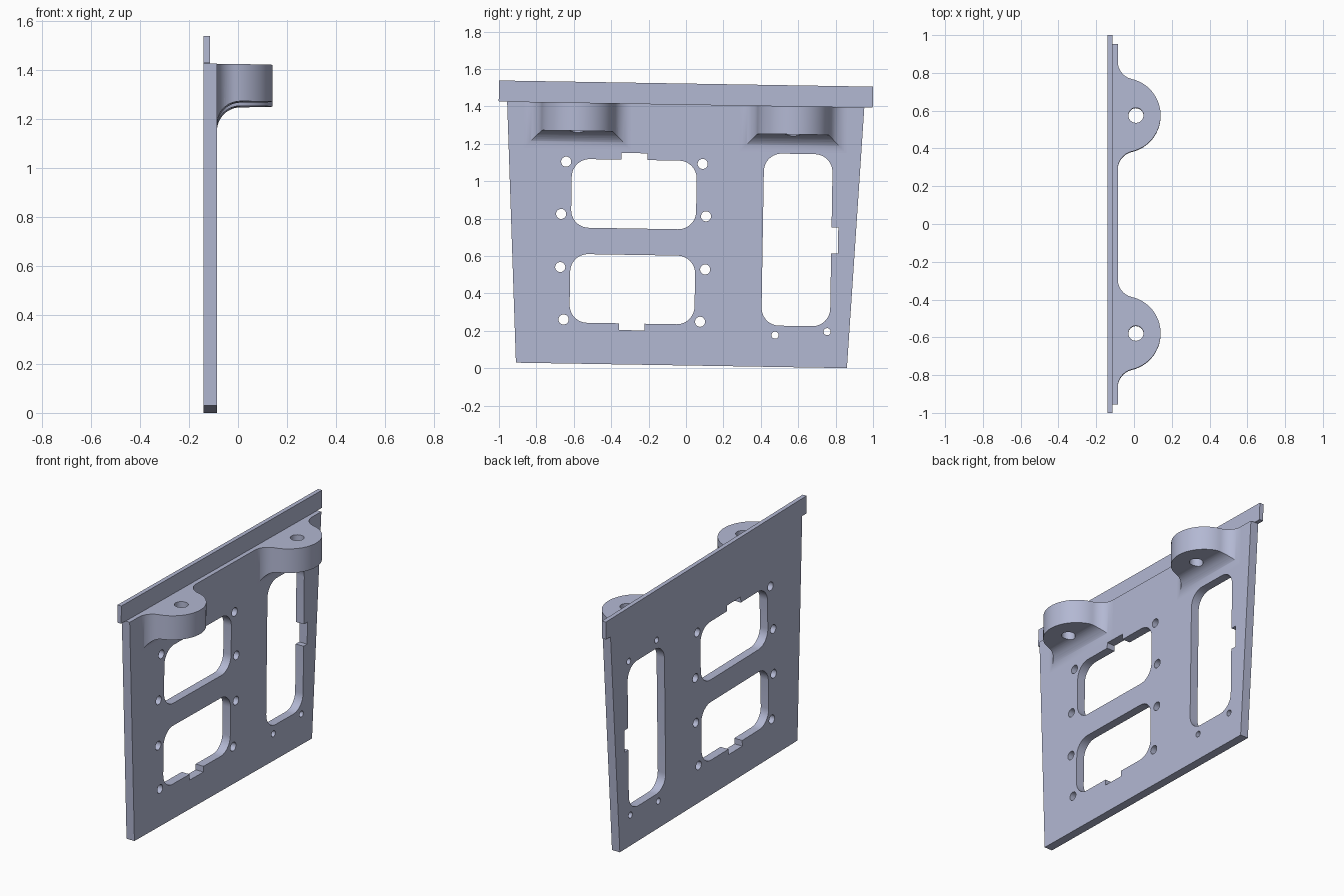
import bpy, bmesh
from math import sin, cos, pi, radians, atan2, hypot, sqrt
from mathutils import Matrix

cube = bpy.data.objects.get("Cube")
if cube:
    bpy.data.objects.remove(cube)

mat = bpy.data.materials.new("pale blue grey")
mat.use_nodes = True
COLOUR = (0.45, 0.48, 0.65, 1)
mat.diffuse_color = COLOUR
mat.node_tree.nodes["Principled BSDF"].inputs["Base Color"].default_value = COLOUR

# Whole panel leans slightly sideways
TILT = Matrix.Translation((0, -0.0245, 0.015)) @ Matrix.Rotation(-0.0165, 4, 'X')
# Sketch planes: outline axes and extrusion direction
YZ = Matrix(((0, 0, 1, 0), (1, 0, 0, 0), (0, 1, 0, 0), (0, 0, 0, 1)))
XZ = Matrix(((1, 0, 0, 0), (0, 0, -1, 0), (0, 1, 0, 0), (0, 0, 0, 1)))
XY = Matrix.Identity(4)

BACK, STEP, FACE = -0.141, -0.114, -0.086
TOP = 1.396


def arc(cx, cy, r, a0, a1, n=12):
    """Points on an arc, angles in radians."""
    return [(cx + r * cos(a0 + (a1 - a0) * i / n), cy + r * sin(a0 + (a1 - a0) * i / n))
            for i in range(n + 1)]


def circle(cx, cy, r, n=32):
    return arc(cx, cy, r, 0, 2 * pi, n)[:-1]


def extrude(name, loops, lo, hi, plane):
    """Solid from an outer outline plus hole outlines."""
    cu = bpy.data.curves.new(name, 'CURVE')
    cu.dimensions = '2D'
    cu.fill_mode = 'BOTH'
    cu.extrude = (hi - lo) / 2
    for loop in loops:
        sp = cu.splines.new('POLY')
        sp.points.add(len(loop) - 1)
        for p, (x, y) in zip(sp.points, loop):
            p.co = (x, y, 0, 1)
        sp.use_cyclic_u = True
    ob = bpy.data.objects.new(name, cu)
    bpy.context.collection.objects.link(ob)
    activate(ob)
    bpy.ops.object.convert(target='MESH')
    ob = bpy.context.object
    ob.data.transform(plane @ Matrix.Translation((0, 0, (lo + hi) / 2)))
    bm = bmesh.new()
    bm.from_mesh(ob.data)
    bmesh.ops.remove_doubles(bm, verts=bm.verts, dist=1e-5)
    bmesh.ops.recalc_face_normals(bm, faces=bm.faces)
    bm.to_mesh(ob.data)
    bm.free()
    return ob


def activate(ob):
    bpy.ops.object.select_all(action='DESELECT')
    ob.select_set(True)
    bpy.context.view_layer.objects.active = ob


def finish(ob):
    ob.data.materials.clear()
    ob.data.materials.append(mat)
    ob.matrix_world = TILT
    activate(ob)
    bpy.ops.object.shade_smooth_by_angle(angle=radians(30))


def window(length, height=0.367, r=0.095, notch=0.069, depth=0.036):
    """Rounded rectangle with a notch in its upper edge."""
    a, b = length / 2, height / 2
    return (arc(a - r, b - r, r, 0, pi / 2)
            + [(notch, b), (notch, b + depth), (-notch, b + depth), (-notch, b)]
            + arc(r - a, b - r, r, pi / 2, pi)
            + arc(r - a, r - b, r, pi, 1.5 * pi)
            + arc(a - r, r - b, r, 1.5 * pi, 2 * pi))


def opening(length, screws, r):
    """Window with its screw holes, mirrored left to right."""
    return [window(length)] + [circle(s * x, y, r) for x, y in screws for s in (-1, 1)]


# Panel with three openings
socket = opening(0.668, [(0.365, 0.168), (0.3875, -0.112)], 0.027)
slot = opening(0.92, [(0.511, -0.109), (0.488, 0.169)], 0.019)
loops = [[(-0.885, 0), (0.885, 0), (0.955, TOP), (-0.955, TOP)]]
loops += [[(x - 0.269, 0.911 + y) for x, y in lp] for lp in socket]
loops += [[(x - 0.269, 0.403 - y) for x, y in lp] for lp in socket]
loops += [[(0.607 + y, 0.681 - x) for x, y in lp] for lp in slot]
finish(extrude("panel", loops, BACK, FACE, YZ))

# Thin lip along the top
lip = [(-1, TOP), (1, TOP), (1, 1.507), (-1, 1.507)]
finish(extrude("top_lip", [lip], BACK, STEP, YZ))

# Mounting lugs: rounded ears blended into the panel
R, BLEND, CX = 0.197, 0.096, -0.056
fx = FACE + BLEND
reach = sqrt((R + BLEND) ** 2 - (fx - CX) ** 2)
turn = atan2(reach, CX - fx)
for name, cy in (("right_lug", -0.577), ("left_lug", 0.577)):
    outline = (arc(fx, cy - reach, BLEND, pi, turn)
               + arc(CX, cy, R, turn - pi, pi - turn, 40)[1:-1]
               + arc(fx, cy + reach, BLEND, -turn, -pi))
    lug = extrude(name, [outline, circle(0.01, cy, 0.04)], 1.05, TOP, XY)
    # Underside sweeps down into the panel
    under = [(-0.2, 1.149)] + arc(fx, 1.149, BLEND, pi, pi / 2) + [(0.3, 1.245), (0.3, 1), (-0.2, 1)]
    cutter = extrude("lug_cutter", [under], -1, 1, XZ)
    cutter.hide_render = True
    mod = lug.modifiers.new("underside", 'BOOLEAN')
    mod.operation = 'DIFFERENCE'
    mod.solver = 'EXACT'
    mod.object = cutter
    activate(lug)
    bpy.ops.object.modifier_apply(modifier=mod.name)
    bpy.data.objects.remove(cutter)
    finish(lug)
